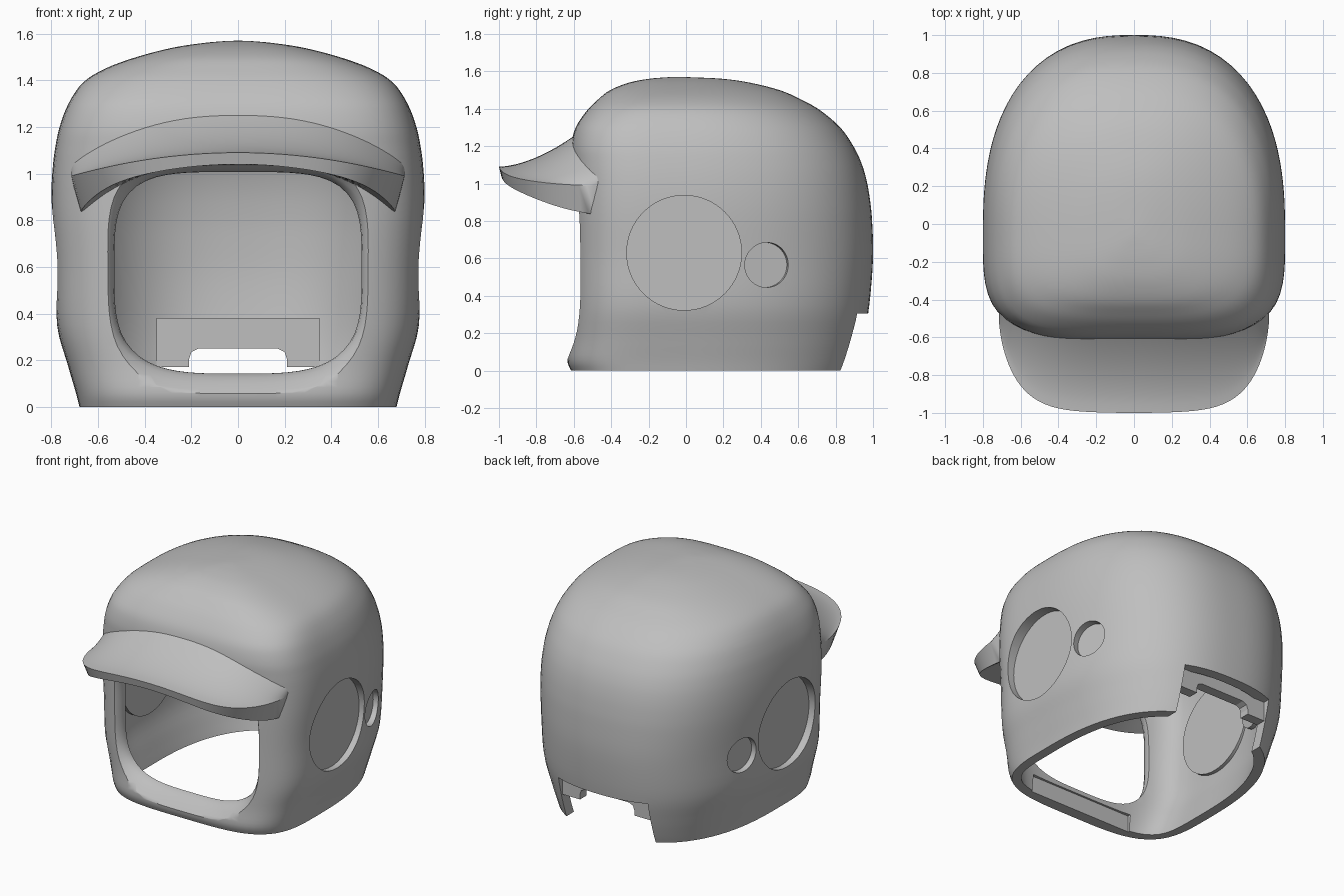
import bpy, bmesh, math
from mathutils import Matrix, Vector

cube = bpy.data.objects.get("Cube")
if cube:
    bpy.data.objects.remove(cube, do_unlink=True)

grey = bpy.data.materials.new("helmet_grey")
grey.use_nodes = True
colour = (0.52, 0.52, 0.52, 1)
grey.diffuse_color = colour
grey.node_tree.nodes["Principled BSDF"].inputs["Base Color"].default_value = colour


def make(name, bm):
    bmesh.ops.recalc_face_normals(bm, faces=bm.faces)
    me = bpy.data.meshes.new(name)
    bm.to_mesh(me)
    bm.free()
    me.materials.append(grey)
    ob = bpy.data.objects.new(name, me)
    bpy.context.scene.collection.objects.link(ob)
    return ob


def loft(name, rings):
    """Skin a stack of closed rings and cap both ends."""
    bm = bmesh.new()
    rows = [[bm.verts.new(p) for p in ring] for ring in rings]
    n = len(rows[0])
    for a, b in zip(rows, rows[1:]):
        for i in range(n):
            j = (i + 1) % n
            bm.faces.new((a[i], a[j], b[j], b[i]))
    bm.faces.new(rows[0])
    bm.faces.new(rows[-1])
    return make(name, bm)


def box(name, lo, hi):
    bm = bmesh.new()
    lo, hi = Vector(lo), Vector(hi)
    size = Matrix.Diagonal((*(hi - lo), 1))
    bmesh.ops.create_cube(bm, size=1, matrix=Matrix.Translation((lo + hi) / 2) @ size)
    return make(name, bm)


def disc(name, side, floor, start, end, y, z, r, yaw):
    """Cylinder across the side wall, from start to end beyond its floor point."""
    bm = bmesh.new()
    m = (Matrix.Translation((side * floor, y, z)) @ Matrix.Rotation(side * yaw, 4, "Z")
         @ Matrix.Translation((side * (start + end) / 2, 0, 0)) @ Matrix.Rotation(math.pi / 2, 4, "Y"))
    bmesh.ops.create_cone(bm, cap_ends=True, segments=64, radius1=r, radius2=r,
                          depth=end - start, matrix=m)
    return make(name, bm)


def smooth(ob, angle=35):
    bpy.ops.object.select_all(action="DESELECT")
    ob.select_set(True)
    bpy.context.view_layer.objects.active = ob
    bpy.ops.object.shade_smooth_by_angle(angle=math.radians(angle))


# Shell levels: height, half width, front y, back y
LEVELS = [
    (0, .68, -.615, .90), (.06, .695, -.635, .92), (.18, .73, -.62, .95),
    (.35, .776, -.61, .98), (.6, .786, -.61, 1.0), (.8, .798, -.61, .995),
    (.92, .80, -.61, .983), (1.02, .795, -.612, .965), (1.11, .784, -.615, .938),
    (1.2, .765, -.615, .895), (1.3, .727, -.59, .825), (1.39, .665, -.53, .72),
    (1.45, .57, -.47, .615), (1.5, .435, -.405, .5), (1.54, .28, -.305, .34),
    (1.56, .15, -.2, .2), (1.568, .06, -.11, .04), (1.57, .01, -.06, -.04),
]
MID = -.05


def spline(a, b, c, d, t):
    return tuple(.5 * (2 * q + (r - p) * t + (2 * p - 5 * q + 4 * r - s) * t * t
                       + (3 * q - p - 3 * r + s) * t ** 3) for p, q, r, s in zip(a, b, c, d))


def polar(t, a, b, n):
    """Point of a superellipse in the direction t."""
    c, s = math.cos(t), math.sin(t)
    r = (abs(c / a) ** n + abs(s / b) ** n) ** (-1 / n)
    return r * c, r * s


def shell_rings(inset=0, front_inset=0, front_power=3.8, steps=4, count=96):
    rows = []
    last = len(LEVELS) - 1
    for i in range(last):
        quad = [LEVELS[min(max(i + k, 0), last)] for k in (-1, 0, 1, 2)]
        rows += [spline(*quad, k / steps) for k in range(steps)]
    rows.append(LEVELS[-1])
    rings = []
    for z, w, f, b in rows:
        # Corners soften towards the crown
        crown = min(max((z - 1.3) / .27, 0), 1)
        if inset:
            z = z * .974 - .05
        shrink = lambda v, by: max(v - by, v * .5)
        w, f, b = shrink(w, inset), shrink(MID - f, front_inset), shrink(b - MID, inset)
        ring = []
        for k in range(count):
            t = 2 * math.pi * k / count
            if math.sin(t) < 0:
                x, y = polar(t, w, f, front_power - .9 * crown)
            else:
                x, y = polar(t, w, b, 2.5 - .15 * crown)
            ring.append((x, y + MID, z))
        rings.append(ring)
    return rings


shell = loft("helmet_shell", shell_rings())
cutters = [loft("cavity_cutter", shell_rings(.08, .1, 5))]

# Face opening with a flared rim and rounder lower corners
rings = []
for y, k in ((-.8, 1.26), (-.64, 1.22), (-.62, 1.17), (-.59, 1.1), (-.56, 1.045), (-.53, 1.01), (-.5, 1), (-.2, 1)):
    ring = []
    for i in range(80):
        t = 2 * math.pi * i / 80
        x, z = polar(t, .53 * k, .43 * k, 4 if math.sin(t) > 0 else 3.4)
        ring.append((x, y, z + .575))
    rings.append(ring)
cutters.append(loft("face_cutter", rings))

# Rear notch and the relief behind the chin
cutters.append(box("notch_cutter", (-.345, .6, -.2), (.345, 1.2, .305)))
cutters.append(box("chin_cutter", (-.4, -.535, -.1), (.4, -.4, .115)))

# Recessed round panels on both sides: y, z, radius, floor x, thickness, yaw
PANELS = (("large", -.01, .63, .307, .728, .055, 0), ("small", .422, .565, .12, .694, .07, .22))
for side, s in (("left", 1), ("right", -1)):
    for size, y, z, r, floor, thick, yaw in PANELS:
        cutters.append(disc(f"{side}_{size}_cutter", s, floor, 0, .25, y, z, r, yaw))
        smooth(disc(f"{side}_{size}_panel", s, floor, -thick, 0, y, z, r + .004, yaw))

for c in cutters:
    c.hide_render = True
    mod = shell.modifiers.new(c.name, "BOOLEAN")
    mod.operation, mod.solver, mod.object = "DIFFERENCE", "EXACT", c
bpy.context.view_layer.update()
evaluated = shell.evaluated_get(bpy.context.evaluated_depsgraph_get())
cut_mesh = bpy.data.meshes.new_from_object(evaluated)
shell.modifiers.clear()
shell.data = cut_mesh
for c in cutters:
    bpy.data.objects.remove(c, do_unlink=True)
smooth(shell, 42)

# Peak: arched brim with a blunt lip, skinned from side to side, lower edge tucked in
HALF = .715
sections = []
for i in range(49):
    x = HALF * math.sin(math.pi / 2 * (i / 24 - 1))
    r = min(abs(x) / HALF, 1)
    tip_y = -.5 - .04 * (1 - r ** 2) - .46 * (1 - r ** 5.5) ** .6
    root_y = -.55 + .13 * r ** 4
    tip_z = 1.09 - .1 * r ** 2
    root_z = 1.29 - .22 * r ** 2.5
    lip_z = 1.04 - .12 * r ** 2 - .08 * r ** 8
    under_z = 1.035 - .22 * r ** 3.2
    section = []
    for k in range(11):
        s = k / 10
        section.append((x, root_y + (tip_y - root_y) * s, tip_z + (root_z - tip_z) * (1 - s) ** 1.7))
    for k in range(7):
        s = 1 - k / 6
        section.append((x * .945, root_y + (tip_y + .012 - root_y) * s, under_z + (lip_z - under_z) * s))
    sections.append(section)
smooth(loft("peak", sections), 40)

# Rear latch plate inside the notch
half = [(.35, .38), (.35, .17), (.21, .17), (.21, .205), (.2, .235), (.17, .25)]
outline = half + [(-x, z) for x, z in reversed(half)]
loft("rear_latch_plate", [[(x, y, z) for x, z in outline] for y in (.8, .87)])
